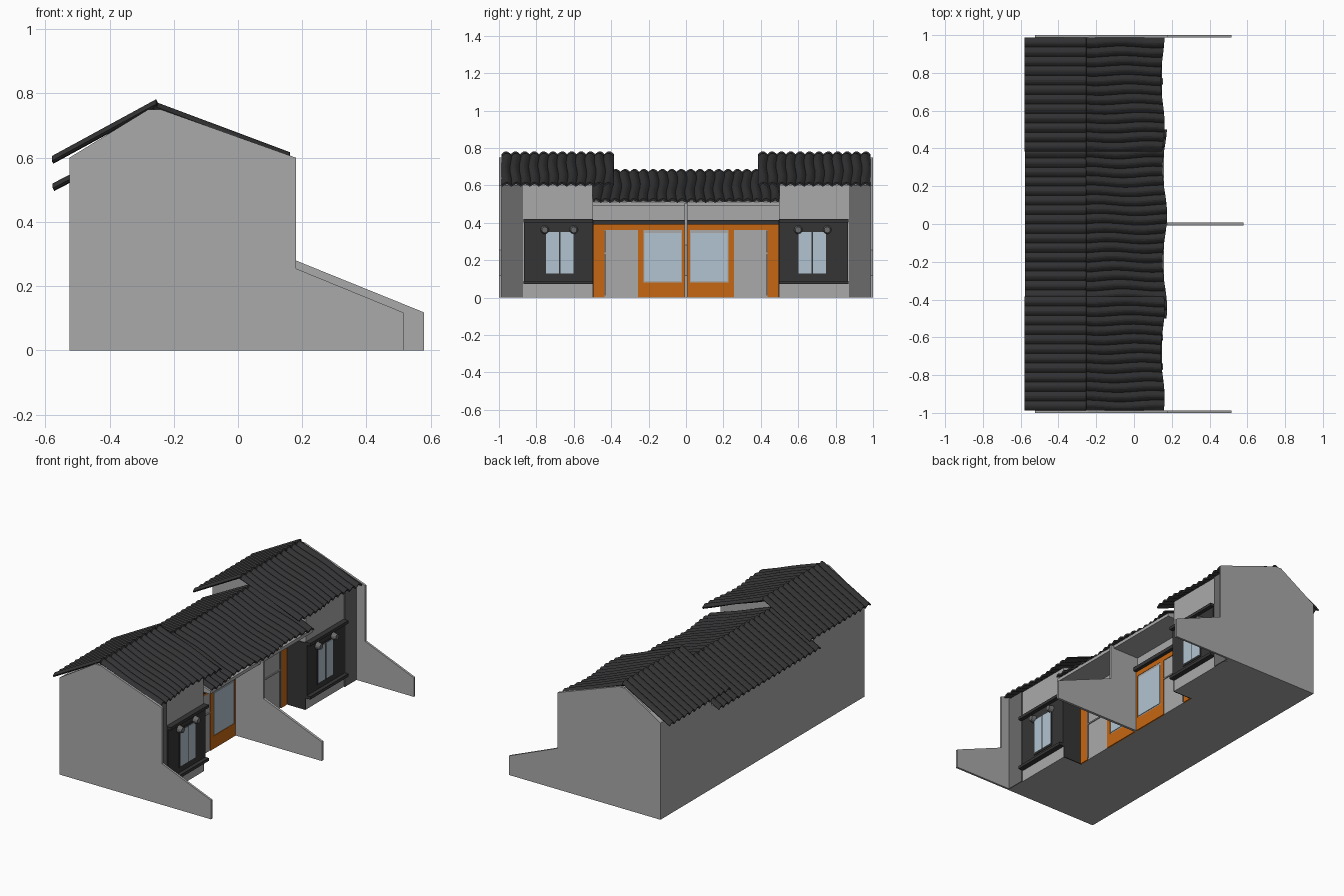
import bpy, bmesh, math

if "Cube" in bpy.data.objects:
    bpy.data.objects.remove(bpy.data.objects["Cube"])

def mat(name, rgb):
    m = bpy.data.materials.new(name)
    m.diffuse_color = (*rgb, 1)
    m.use_nodes = True
    m.node_tree.nodes["Principled BSDF"].inputs["Base Color"].default_value = m.diffuse_color
    return m

WALL = mat("light grey plaster", (0.40, 0.40, 0.40))
STONE = mat("dark grey stone", (0.145, 0.145, 0.145))
BLACK = mat("charcoal cladding", (0.036, 0.036, 0.036))
TILE = mat("roof tile", (0.032, 0.032, 0.034))
WOOD = mat("orange wood", (0.56, 0.135, 0.006))
GLASS = mat("pale blue glass", (0.44, 0.55, 0.63))


def finish(name, bm, material):
    bmesh.ops.recalc_face_normals(bm, faces=bm.faces[:])
    me = bpy.data.meshes.new(name)
    bm.to_mesh(me)
    bm.free()
    me.materials.append(material)
    ob = bpy.data.objects.new(name, me)
    bpy.context.collection.objects.link(ob)
    return ob


def extrude_y(name, profile, y0, y1, material):
    """Extrude an x/z profile from y0 to y1."""
    bm = bmesh.new()
    f = bm.faces.new([bm.verts.new((x, y0, z)) for x, z in profile])
    r = bmesh.ops.extrude_face_region(bm, geom=[f])
    vs = [v for v in r["geom"] if isinstance(v, bmesh.types.BMVert)]
    bmesh.ops.translate(bm, vec=(0, y1 - y0, 0), verts=vs)
    return finish(name, bm, material)


def box(name, x0, x1, y0, y1, z0, z1, material):
    y0, y1 = min(y0, y1), max(y0, y1)
    return extrude_y(name, [(x0, z0), (x1, z0), (x1, z1), (x0, z1)], y0, y1, material)


def lamp(name, x, y, z, r, depth, material):
    """Short round fitting facing +x."""
    bm = bmesh.new()
    bmesh.ops.create_cone(bm, cap_ends=True, segments=12, radius1=r, radius2=r * 0.7, depth=depth)
    for v in bm.verts:
        v.co = (x + v.co.z, y + v.co.x, z + v.co.y)
    return finish(name, bm, material)


def tiled_slope(name, ridge, eave, y0, y1, wobble=0.0):
    """Corrugated tile sheet between two x/z points."""
    per, pitch, rows = 6, 0.05, 8
    n = round((y1 - y0) / pitch) * per
    bm = bmesh.new()
    grid = []
    for r in range(rows + 1):
        t = r / rows
        line = []
        for c in range(n + 1):
            y = y0 + (y1 - y0) * c / n
            edge = wobble * t * math.sin(y * 13 + 1.0)
            sway = wobble * 0.5 * math.sin(t * 7 + y * 5) if 0 < c < n else 0
            x = ridge[0] + (eave[0] - ridge[0]) * t + edge
            z = ridge[1] + (eave[1] - ridge[1]) * t + 0.015 * abs(math.sin(math.pi * c / per))
            line.append(bm.verts.new((x, y + sway, z)))
        grid.append(line)
    for a, b in zip(grid, grid[1:]):
        for c in range(n):
            bm.faces.new((a[c], a[c + 1], b[c + 1], b[c]))
    ob = finish(name, bm, TILE)
    if ob.data.polygons[0].normal.z < 0:
        ob.data.flip_normals()
    s = ob.modifiers.new("thickness", 'SOLIDIFY')
    s.thickness = 0.010
    s.offset = -1
    return ob


# Central body: recessed facade with an overhanging soffit and fascia
extrude_y("central_body", [(-.525, 0), (-.02, 0), (-.02, .49), (.16, .49), (.16, .51),
                           (-.24, .65), (-.28, .65), (-.525, .515)], -.5, .5, WALL)

# Middle party wall with sloping garden fin
extrude_y("middle_party_wall", [(-.02, 0), (.58, 0), (.58, .118), (.18, .28),
                                (.18, .505), (-.02, .505)], -.008, .008, WALL)

# Central roof
tiled_slope("central_roof_front", (-.26, .668), (.163, .515), -.5, .5, 0.012)
tiled_slope("central_roof_back", (-.255, .673), (-.577, .505), -.5, .5)

# Beam over the central doors
box("door_beam", -.02, .012, -.5, .5, .392, .415, BLACK)

for s, side in ((1, "right"), (-1, "left")):
    def b(name, x0, x1, y0, y1, z0, z1, m):
        return box(side + "_" + name, x0, x1, s * y0, s * y1, z0, z1, m)

    lo, hi = sorted((s * .5, s * .987))
    # Wing body
    extrude_y(side + "_wing_body", [(-.525, 0), (.115, 0), (.115, .602), (-.24, .735),
                                    (-.28, .735), (-.525, .598)], lo, hi, WALL)
    # End gable wall with fin
    extrude_y(side + "_gable_wall", [(-.525, 0), (.515, 0), (.515, .118), (.18, .255), (.18, .6),
                                     (-.24, .75), (-.28, .75), (-.525, .6)],
              *sorted((s * .987, s * 1.0)), WALL)
    # Wing roof
    lo, hi = sorted((s * .385, s * .987))
    tiled_slope(side + "_wing_roof_front", (-.26, .760), (.152, .602), lo, hi, 0.01)
    tiled_slope(side + "_wing_roof_back", (-.255, .767), (-.58, .590), lo, hi)

    # Stone pilaster, dark bay panel with ledges, dark inner cheek
    b("pilaster", .10, .122, .872, .987, 0, .602, STONE)
    b("bay_panel", .11, .124, .497, .865, .08, .41, BLACK)
    b("bay_top_ledge", .11, .148, .497, .87, .402, .42, BLACK)
    b("bay_bottom_ledge", .11, .148, .497, .87, .072, .09, BLACK)
    b("bay_cheek", -.02, .115, .495, .502, 0, .415, BLACK)
    # Bay window and frame
    b("bay_window_frame", .12, .128, .595, .755, .12, .36, BLACK)
    b("bay_window_glass", .12, .131, .602, .748, .13, .35, GLASS)
    b("bay_window_mullion", .12, .1325, .672, .678, .13, .35, BLACK)
    for i, y in enumerate((.6, .755)):
        lamp(f"{side}_bay_lamp_{i}", .138, s * y, .362, .023, .03, STONE)

    # Orange joinery of the central facade
    b("outer_post", -.02, -.010, .435, .495, 0, .392, WOOD)
    b("head_rail", -.02, -.010, .008, .495, .362, .392, WOOD)
    b("inner_post", -.02, -.010, .228, .256, 0, .392, WOOD)
    b("apron", -.02, -.010, .008, .24, 0, .08, WOOD)
    b("centre_post", -.02, -.010, .008, .022, 0, .392, WOOD)
    # Central window
    b("window_frame", -.02, -.012, .015, .232, .08, .362, WALL)
    b("window_glass", -.02, -.008, .026, .222, .088, .345, GLASS)
    # Plain door leaf with rail and side bead
    b("door_leaf", -.02, -.014, .256, .435, 0, .362, WALL)
    b("door_rail", -.02, -.008, .256, .435, .234, .242, WALL)
    b("door_bead", -.02, -.008, .428, .436, .01, .36, STONE)
